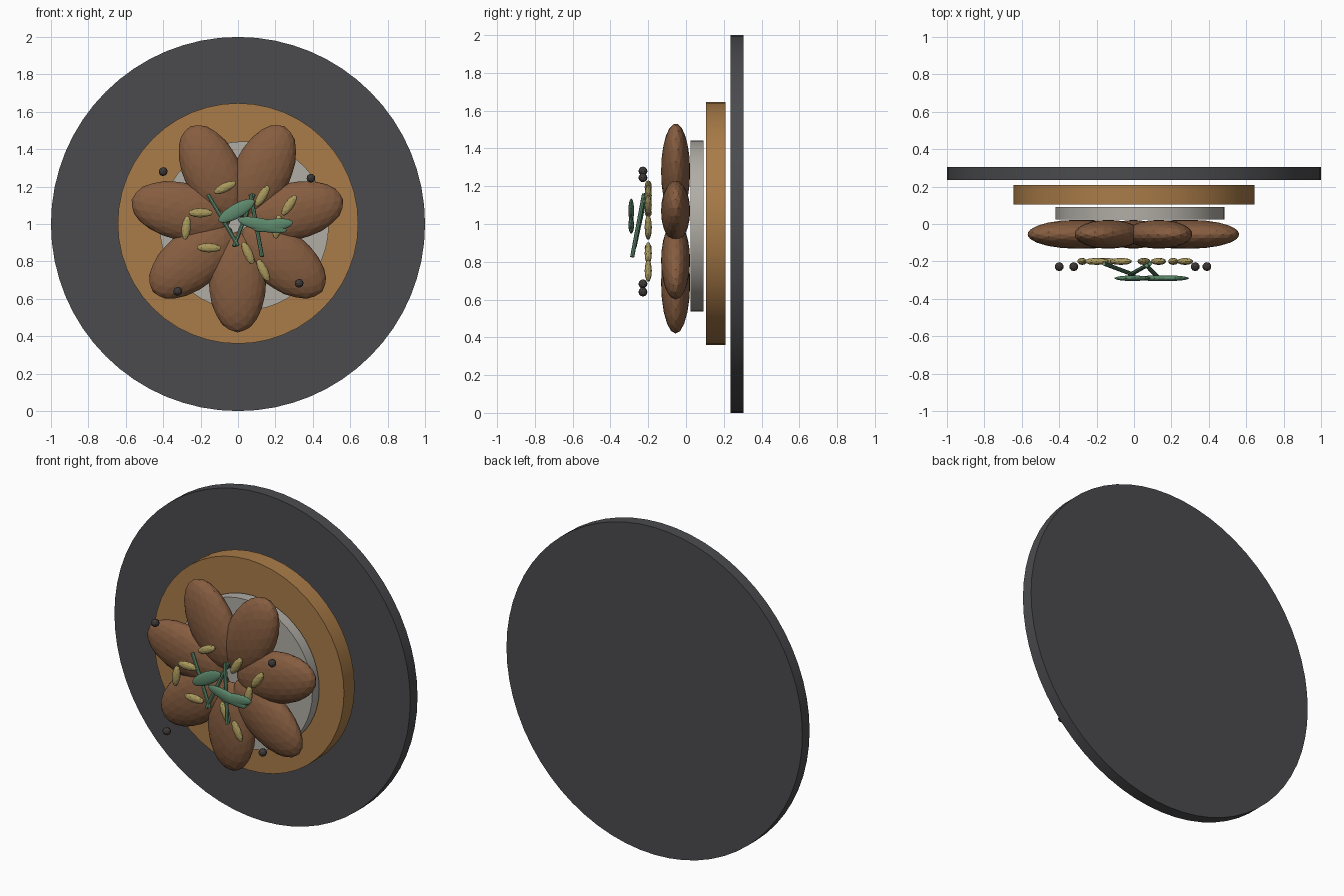
import bpy
from math import pi, cos, sin, radians
from mathutils import Vector

if "Cube" in bpy.data.objects:
    bpy.data.objects.remove(bpy.data.objects["Cube"])


def material(name, rgb):
    m = bpy.data.materials.new(name)
    m.diffuse_color = (*rgb, 1)
    m.use_nodes = True
    m.node_tree.nodes["Principled BSDF"].inputs["Base Color"].default_value = m.diffuse_color
    return m


SLATE = material("slate", (0.07, 0.071, 0.076))
GOLD = material("golden_crust", (0.40, 0.20, 0.065))
CREAM = material("cream", (0.44, 0.42, 0.38))
BROWN = material("roasted_brown", (0.24, 0.11, 0.052))
SEED = material("seed_yellow", (0.40, 0.32, 0.11))
GREEN = material("herb_green", (0.11, 0.25, 0.15))
DARK = material("pepper_dark", (0.05, 0.043, 0.04))


def finish(name, mat):
    o = bpy.context.object
    o.name = name
    o.data.materials.append(mat)
    return o


def disc(name, x, z, r, y0, y1, sides, mat):
    """Upright disc facing -y between depths y0 and y1."""
    bpy.ops.mesh.primitive_cylinder_add(
        vertices=sides, radius=r, depth=y1 - y0,
        location=(x, (y0 + y1) / 2, z), rotation=(pi / 2, 0, 0))
    finish(name, mat)
    bpy.ops.object.shade_smooth_by_angle(angle=radians(30))


def pod(name, loc, half, deg, mat, sub=3):
    """Ellipsoid with half sizes (length, depth, width), turned in the front plane."""
    bpy.ops.mesh.primitive_ico_sphere_add(
        subdivisions=sub, radius=1, location=loc, rotation=(0, -radians(deg), 0))
    finish(name, mat).scale = half


def stem(name, a, b, r, mat):
    a, b = Vector(a), Vector(b)
    d = b - a
    bpy.ops.mesh.primitive_cylinder_add(
        vertices=8, radius=r, depth=d.length, location=(a + b) / 2,
        rotation=d.to_track_quat('Z', 'Y').to_euler())
    finish(name, mat)


# Stacked discs
disc("plate", 0, 1, 1.0, 0.235, 0.305, 64, SLATE)
disc("base_layer", 0, 1.003, 0.643, 0.105, 0.208, 48, GOLD)
disc("cream_layer", 0.033, 0.99, 0.452, 0.025, 0.092, 48, CREAM)

# Ring of seven petals
for i in range(7):
    deg = 270 + i * 360 / 7
    t = radians(deg)
    pod(f"petal_{i + 1}", (0.31 * cos(t) - 0.003, -0.055, 1 + 0.31 * sin(t)),
        (0.27, 0.077, 0.153), deg, BROWN)

# Scattered seeds: x, z, turn
seeds = [(-0.07, 1.195, 25), (0.13, 1.15, 58), (0.273, 1.1, 55),
         (0.21, 0.985, 80), (-0.2, 1.06, 0), (-0.277, 0.98, 83),
         (-0.155, 0.873, -2), (0.053, 0.845, -66), (0.135, 0.752, -64)]
for i, (x, z, deg) in enumerate(seeds):
    pod(f"seed_{i + 1}", (x, -0.2, z), (0.067, 0.019, 0.025), deg, SEED, 2)

# Herb stems and leaves
stem("herb_stem_1", (-0.16, -0.212, 1.157), (0.0, -0.272, 0.885), 0.011, GREEN)
stem("herb_stem_2", (0.085, -0.212, 1.16), (-0.022, -0.272, 0.88), 0.011, GREEN)
stem("herb_stem_3", (0.067, -0.222, 1.16), (0.128, -0.285, 0.825), 0.011, GREEN)
for i, (x, z, a, b, deg) in enumerate([(-0.008, 1.07, 0.11, 0.038, 30),
                                       (0.13, 0.995, 0.135, 0.034, -13),
                                       (0.185, 0.993, 0.11, 0.034, 8)]):
    pod(f"herb_leaf_{i + 1}", (x, -0.29, z), (a, 0.015, b), deg, GREEN)

# Peppercorns
for i, (x, z) in enumerate([(-0.4, 1.28), (0.39, 1.245), (-0.322, 0.64), (0.327, 0.683)]):
    pod(f"peppercorn_{i + 1}", (x, -0.228, z), (0.024, 0.024, 0.024), 0, DARK, 2)
